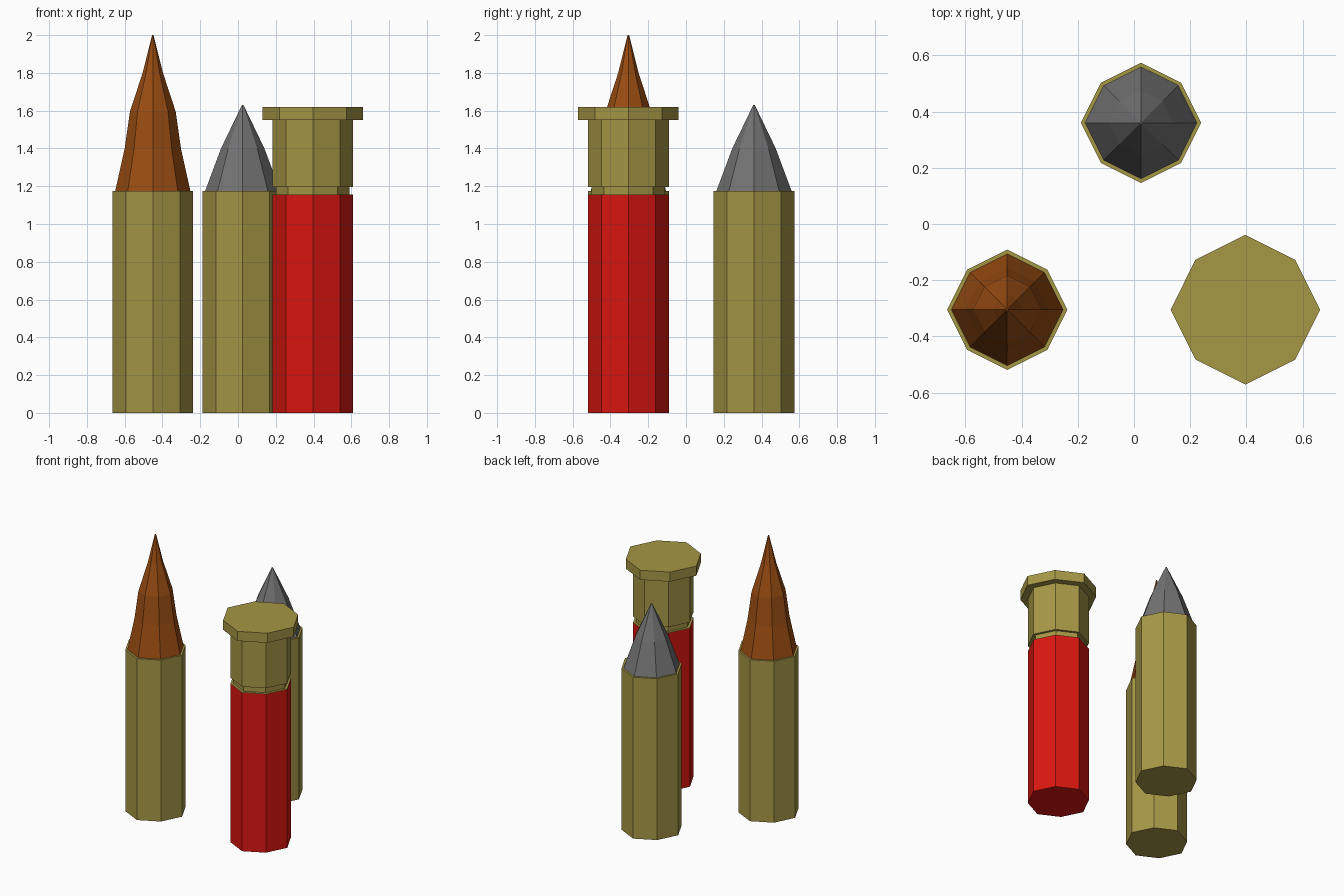
import bpy, bmesh

if "Cube" in bpy.data.objects:
    bpy.data.objects.remove(bpy.data.objects["Cube"])


def material(name, rgb):
    m = bpy.data.materials.new(name)
    m.diffuse_color = (*rgb, 1)
    m.use_nodes = True
    m.node_tree.nodes["Principled BSDF"].inputs["Base Color"].default_value = m.diffuse_color
    return m


brass = material("brass", (0.38, 0.31, 0.06))
red = material("red_plastic", (0.70, 0.008, 0.005))
copper = material("copper", (0.33, 0.075, 0.006))
lead = material("lead", (0.17, 0.17, 0.17))

# Slightly squared-in octagon, corners on the axes
D = 0.667
OCTAGON = [(1, 0), (D, D), (0, 1), (-D, D), (-1, 0), (-D, -D), (0, -1), (D, -D)]


def stack(name, centre, profile, mat):
    """Loft octagon rings through (radius, height) pairs and cap both ends."""
    bm = bmesh.new()
    rings = [[bm.verts.new((x * r, y * r, z)) for x, y in OCTAGON] for r, z in profile]
    for a, b in zip(rings, rings[1:]):
        for i in range(8):
            j = (i + 1) % 8
            bm.faces.new((a[i], a[j], b[j], b[i]))
    bm.faces.new(rings[0][::-1])
    bm.faces.new(rings[-1])
    mesh = bpy.data.meshes.new(name)
    bm.to_mesh(mesh)
    bm.free()
    mesh.materials.append(mat)
    ob = bpy.data.objects.new(name, mesh)
    ob.location = (*centre, 0)
    bpy.context.collection.objects.link(ob)
    return ob


R = 0.214
LEFT, BACK, RIGHT = (-0.451, -0.305), (0.025, 0.36), (0.396, -0.305)

# Tall cartridge with copper tip
stack("tall_case", LEFT, [(R, 0), (R, 1.175)], brass)
stack("tall_tip", LEFT, [(0.199, 1.175), (0.149, 1.40), (0.121, 1.595),
                         (0.054, 1.80), (0.004, 2.0)], copper)

# Short cartridge with lead tip
stack("short_case", BACK, [(R, 0), (R, 1.175)], brass)
stack("short_tip", BACK, [(0.199, 1.175), (0.115, 1.40), (0.004, 1.63)], lead)

# Shell: red tube, then grooved brass head with a flared rim
stack("shell_tube", RIGHT, [(R, 0), (R, 1.153)], red)
stack("shell_head", RIGHT, [(R, 1.153), (R, 1.156), (0.195, 1.156), (0.195, 1.197),
                            (R, 1.197), (R, 1.55), (0.266, 1.55), (0.266, 1.62)], brass)
